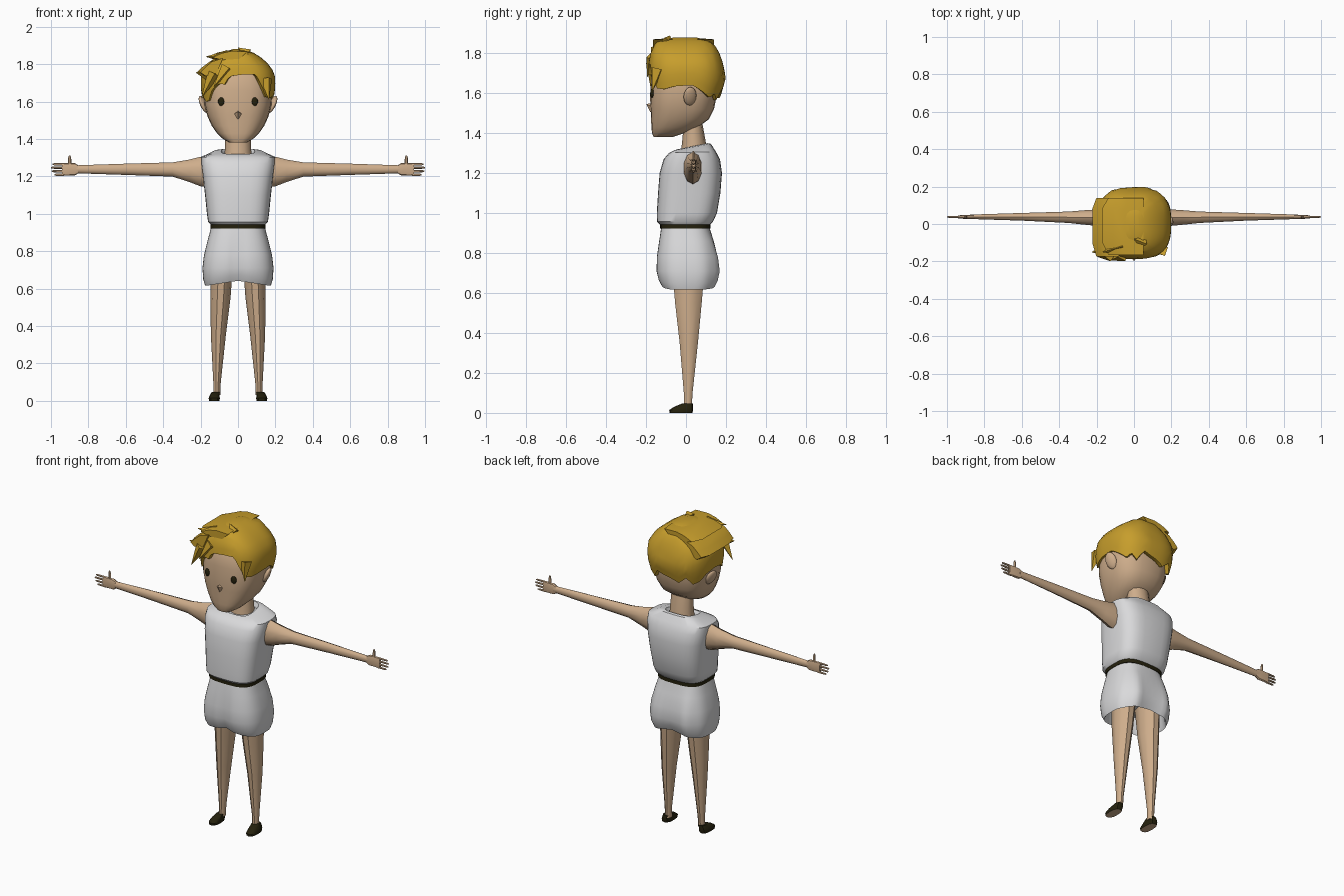
import bpy, bmesh, math
from mathutils import Vector


def material(name, rgb):
    m = bpy.data.materials.new(name)
    m.diffuse_color = (*rgb, 1)
    return m


SKIN = material("skin", (0.62, 0.42, 0.26))
HAIR = material("golden_hair", (0.57, 0.34, 0.025))
CLOTH = material("white_cloth", (0.70, 0.70, 0.71))
DARK = material("dark_leather", (0.018, 0.015, 0.004))


def finish(name, bm, mats, angle=40):
    bmesh.ops.recalc_face_normals(bm, faces=bm.faces)
    me = bpy.data.meshes.new(name)
    bm.to_mesh(me)
    bm.free()
    for m in mats:
        me.materials.append(m)
    ob = bpy.data.objects.new(name, me)
    bpy.context.collection.objects.link(ob)
    bpy.ops.object.select_all(action='DESELECT')
    ob.select_set(True)
    bpy.context.view_layer.objects.active = ob
    bpy.ops.object.shade_smooth_by_angle(angle=math.radians(angle))
    return ob


def squircle(a, cx, hw, y0, y1, power):
    c, s = math.cos(a), math.sin(a)
    e = 2 / power
    x = cx + hw * math.copysign(abs(c) ** e, c)
    y = (y0 + y1) / 2 + (y1 - y0) / 2 * math.copysign(abs(s) ** e, s)
    return x, y


def skin_rows(bm, rows):
    """Join closed rows of points and cap both ends."""
    vs = [[bm.verts.new(p) for p in r] for r in rows]
    n = len(vs[0])
    for a, b in zip(vs, vs[1:]):
        for i in range(n):
            j = (i + 1) % n
            bm.faces.new((a[i], a[j], b[j], b[i]))
    bm.faces.new(vs[0])
    bm.faces.new(vs[-1])


def loft(name, rings, mats, n=12, power=2.0, shape=lambda x, y, z: (x, y, z), angle=40):
    """Rings are (height, centre x, half width, front y, back y)."""
    bm = bmesh.new()
    skin_rows(bm, [[shape(*squircle(2 * math.pi * i / n, cx, hw, y0, y1, power), z)
                    for i in range(n)] for z, cx, hw, y0, y1 in rings])
    return finish(name, bm, mats, angle)


def ball(name, loc, scale, mat, turn=0):
    bm = bmesh.new()
    bmesh.ops.create_uvsphere(bm, u_segments=12, v_segments=8, radius=1)
    ob = finish(name, bm, [mat], 60)
    ob.location, ob.scale, ob.rotation_euler = loc, scale, (0, 0, turn)
    return ob


def spike(name, base, tip, r, mat, sides=4):
    d = Vector(tip) - Vector(base)
    bm = bmesh.new()
    bmesh.ops.create_cone(bm, cap_ends=True, segments=sides, radius1=r, radius2=0.001, depth=d.length)
    ob = finish(name, bm, [mat], 30)
    ob.location = (Vector(base) + Vector(tip)) / 2
    ob.rotation_euler = d.to_track_quat('Z', 'Y').to_euler()
    return ob


# Head, neck, nose
loft("head", [(1.38, 0, .045, -.162, -.07), (1.40, 0, .08, -.170, -.01), (1.43, 0, .112, -.173, .06),
              (1.47, 0, .14, -.175, .115), (1.52, 0, .163, -.177, .14), (1.58, 0, .178, -.18, .152),
              (1.66, 0, .182, -.175, .16), (1.75, 0, .165, -.165, .155), (1.81, 0, .12, -.12, .11)],
     [SKIN], 24, 2.6)
loft("neck", [(1.28, 0, .075, -.03, .105), (1.35, 0, .07, -.02, .1), (1.46, 0, .066, -.01, .08)], [SKIN], 12)
spike("nose", (0, -.166, 1.53), (0, -.197, 1.545), .028, SKIN)

# Hair cap: body profile (height, half width, front, back) and jagged hairline (degrees, height)
PROFILE = [(1.54, .172, -.17, .16), (1.60, .188, -.183, .178), (1.68, .2, -.193, .2), (1.75, .197, -.187, .185),
           (1.80, .165, -.178, .168), (1.855, .10, -.152, .137), (1.88, .03, -.06, .05)]
HAIRLINE = [(-180, 1.64), (-165, 1.63), (-152, 1.60), (-140, 1.605), (-128, 1.665), (-112, 1.70), (-106, 1.685),
            (-98, 1.735), (-85, 1.745), (-68, 1.745), (-60, 1.70), (-46, 1.625), (-30, 1.62), (-10, 1.635),
            (5, 1.64), (20, 1.61), (38, 1.575), (48, 1.60), (60, 1.565), (75, 1.62), (90, 1.60), (105, 1.575),
            (120, 1.615), (135, 1.57), (150, 1.585), (165, 1.625), (180, 1.64)]


def lookup(table, t):
    for a, b in zip(table, table[1:]):
        if t <= b[0]:
            f = max(0, (t - a[0]) / (b[0] - a[0]))
            return [p + (q - p) * f for p, q in zip(a[1:], b[1:])]
    return list(table[-1][1:])


bm = bmesh.new()
N = 72
rows = []
for level, inset in [(0.02, .03), (0, .006), (0, 0), (.12, 0), (.25, 0), (.4, 0), (.55, 0), (.7, 0), (.82, 0),
                     (.92, 0), (1, 0)]:
    row = []
    for i in range(N):
        deg = -180 + 360 * i / N
        low = lookup(HAIRLINE, deg)[0]
        z = low + (1.88 - low) * level
        hw, y0, y1 = lookup(PROFILE, z)
        x, y = squircle(math.radians(deg), 0, hw - inset, y0 + inset, y1 - inset, 2.7)
        row.append((x, y, z))
    rows.append(row)
skin_rows(bm, rows)
finish("hair_cap", bm, [HAIR], 50)


# Swept layers of hair overhanging one side
def flap(name, outline, y0, y1, shrink):
    bm = bmesh.new()
    xs = [p[0] for p in outline]
    rows = []
    for y, f in [(y0, shrink), (y0 * .6, 1), (y1 * .6, 1), (y1, shrink)]:
        rows.append([(max(xs) + (x - max(xs)) * f, y, 1.78 + (z - 1.78) * (f * .3 + .7)) for x, z in outline])
    skin_rows(bm, rows)
    finish(name, bm, [HAIR], 30)


flap("hair_layer_top", [(.05, 1.872), (-.05, 1.874), (-.11, 1.862), (-.17, 1.838), (-.11, 1.825), (0, 1.83)],
     -.165, .14, .85)
flap("hair_layer_side", [(-.08, 1.835), (-.15, 1.815), (-.19, 1.785), (-.222, 1.755), (-.19, 1.735), (-.12, 1.75)],
     -.175, .14, .85)
for i, (base, tip) in enumerate([((-.15, -.14, 1.74), (-.225, -.15, 1.755)), ((-.13, -.165, 1.75), (-.195, -.175, 1.62)),
                                 ((-.06, -.165, 1.78), (-.13, -.195, 1.68)), ((.15, -.14, 1.72), (.165, -.17, 1.61)),
                                 ((-.06, -.12, 1.84), (-.17, -.15, 1.84)), ((.05, -.1, 1.85), (.0, -.08, 1.888))]):
    spike("hair_tuft_%d" % i, base, tip, .035, HAIR)


# Shirt with a dipping neckline
def neckline(x, y, z):
    return x, y, z + (max(0, z - 1.3) * 5 * (y - .06) if z > 1.3 else 0)


loft("shirt", [(.937, 0, .14, -.125, .115), (.957, 0, .16, -.145, .135), (1.0, 0, .166, -.146, .155),
               (1.1, 0, .176, -.14, .172), (1.2, 0, .188, -.132, .18), (1.27, 0, .197, -.112, .17),
               (1.305, 0, .197, -.085, .15), (1.335, 0, .13, -.06, .125), (1.34, 0, .09, -.045, .11),
               (1.32, 0, .075, -.03, .1)], [CLOTH], 32, 3.2, neckline)
loft("belt", [(.922, 0, .148, -.13, .122), (.944, 0, .148, -.13, .122)], [DARK], 32, 3.2)


# Shorts with centre creases, soft folds and an open hem
def folds(x, y, z):
    depth = min(1, max(0, (.93 - z) / .2))
    crease = 1 - .10 * depth * math.exp(-(x / .03) ** 2)
    if y > 0:
        crease += .04 * depth * math.cos(x * 60)
    hem = .025 * max(0, 1 - abs(x) / .16) if z < .66 else 0
    return x, y * crease, z + hem


loft("shorts", [(.73, 0, .15, -.11, .13), (.63, 0, .168, -.113, .137), (.617, 0, .176, -.122, .145),
                (.65, 0, .186, -.14, .162), (.71, 0, .19, -.15, .172), (.78, 0, .182, -.148, .165),
                (.86, 0, .162, -.136, .142), (.915, 0, .147, -.127, .122), (.934, 0, .143, -.123, .118)],
     [CLOTH], 48, 2.8, folds)

for s, side in ((1, "left"), (-1, "right")):
    # Ears and eyes
    ear = ball(side + "_ear", (s * .184, .02, 1.585), (.016, .034, .05), SKIN)
    ear.rotation_euler = (.15, s * .4, s * .35)
    ball(side + "_eye", (s * .09, -.170, 1.6), (.017, .009, .023), DARK, s * .2)

    # Leg and shoe
    loft(side + "_leg", [(.03, s * .113, .018, -.012, .03), (.1, s * .112, .02, -.012, .034),
                         (.35, s * .105, .04, -.034, .062), (.55, s * .094, .054, -.058, .082),
                         (.75, s * .085, .06, -.075, .1)], [SKIN], 10)
    shoe = loft(side + "_shoe", [(0, s * .127, .028, -.082, .032), (.014, s * .127, .03, -.084, .036),
                                 (.03, s * .125, .026, -.06, .036), (.046, s * .119, .022, -.022, .034)],
                [DARK, SKIN], 12, 2.6)
    for f in shoe.data.polygons:
        f.material_index = 1 if f.normal.z < -.9 else 0

    # Arm and hand, lofted sideways
    def sideways(x, y, z, s=s):
        return s * z, y, x

    loft(side + "_arm", [(.12, 1.225, .085, -.02, .085), (.2, 1.226, .079, -.012, .08), (.26, 1.23, .06, -.006, .076),
                         (.35, 1.237, .038, .004, .068), (.6, 1.238, .03, .017, .06), (.87, 1.238, .021, .026, .051)],
         [SKIN], 10, 2, sideways)
    loft(side + "_palm", [(.855, 1.238, .022, .026, .05), (.872, 1.238, .033, .026, .05),
                          (.92, 1.238, .034, .028, .048), (.942, 1.238, .033, .03, .046)], [SKIN], 10, 3, sideways)
    for i, (z, tip) in enumerate([(1.209, .982), (1.228, .996), (1.247, 1.0), (1.265, .992)]):
        loft("%s_finger_%d" % (side, i), [(.93, z, .007, .031, .045), (tip - .01, z, .006, .032, .044),
                                          (tip, z, .003, .035, .041)], [SKIN], 6, 2, sideways)
    loft(side + "_thumb", [(1.25, s * .898, .01, .028, .046), (1.30, s * .9, .008, .03, .044),
                           (1.312, s * .9, .004, .034, .041)], [SKIN], 6)
